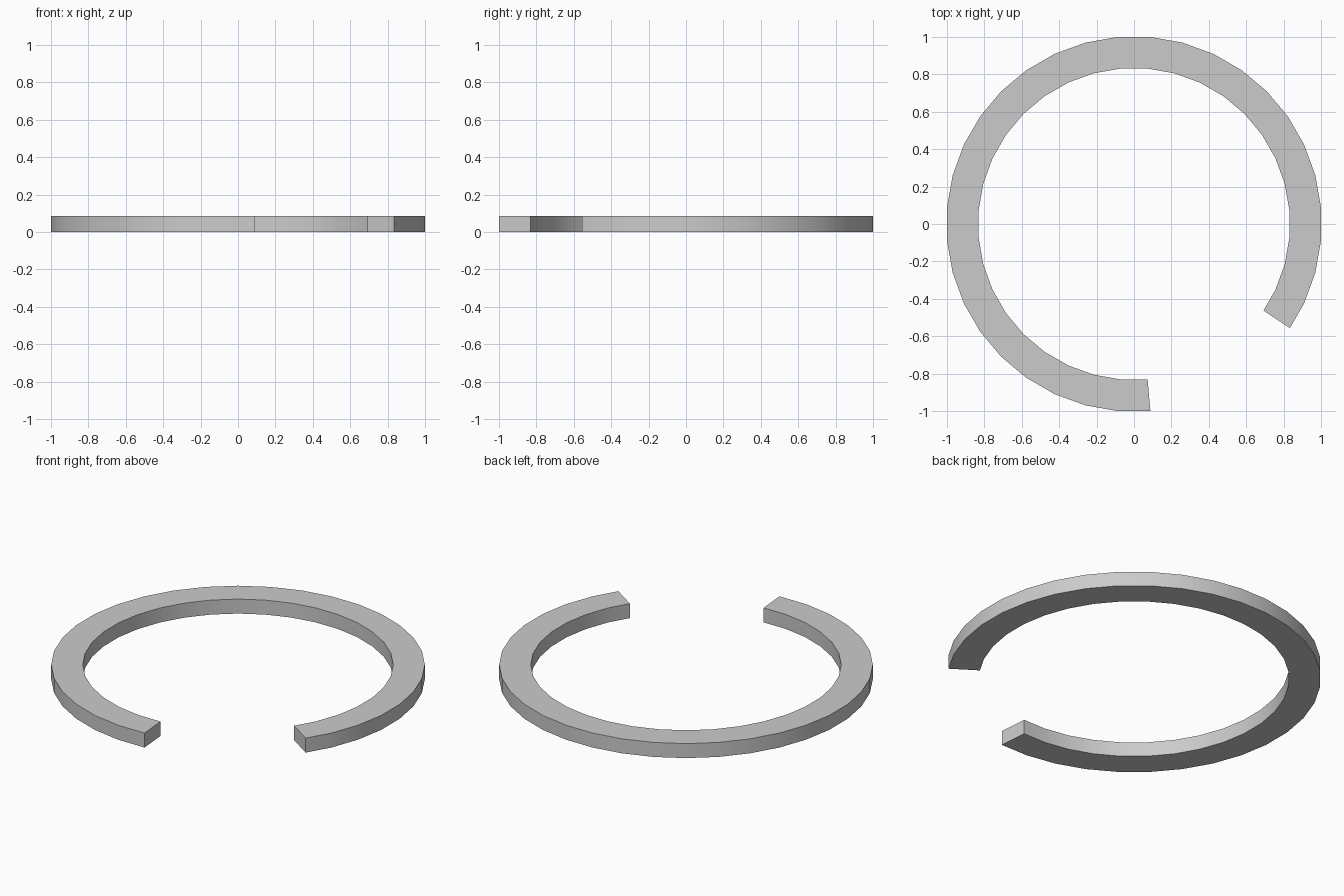
import bpy, bmesh
from math import radians, cos, sin

if "Cube" in bpy.data.objects:
    bpy.data.objects.remove(bpy.data.objects["Cube"])

R_OUT, R_IN, HEIGHT = 1.0038, 0.834, 0.086

# Ring stations: 10 degree steps, with the right-hand end trimmed on its facet
trim = cos(radians(5)) / cos(radians(3.75))
stations = [(-33.75, trim)] + [(a, 1.0) for a in range(-25, 276, 10)]

bm = bmesh.new()
sections = []
for deg, k in stations:
    c, s = cos(radians(deg)), sin(radians(deg))
    profile = [(R_IN, 0), (R_OUT, 0), (R_OUT, HEIGHT), (R_IN, HEIGHT)]
    sections.append([bm.verts.new((r * k * c, r * k * s, z)) for r, z in profile])

# Four walls between neighbouring sections
for a, b in zip(sections, sections[1:]):
    for i in range(4):
        j = (i + 1) % 4
        bm.faces.new((a[i], a[j], b[j], b[i]))

# End caps
bm.faces.new(sections[0])
bm.faces.new(sections[-1][::-1])
bmesh.ops.recalc_face_normals(bm, faces=bm.faces)

mesh = bpy.data.meshes.new("open_ring")
bm.to_mesh(mesh)
bm.free()
ring = bpy.data.objects.new("open_ring", mesh)
bpy.context.collection.objects.link(ring)

# Smooth curved walls, sharp rims
bpy.context.view_layer.objects.active = ring
ring.select_set(True)
bpy.ops.object.shade_smooth_by_angle(angle=radians(30))
